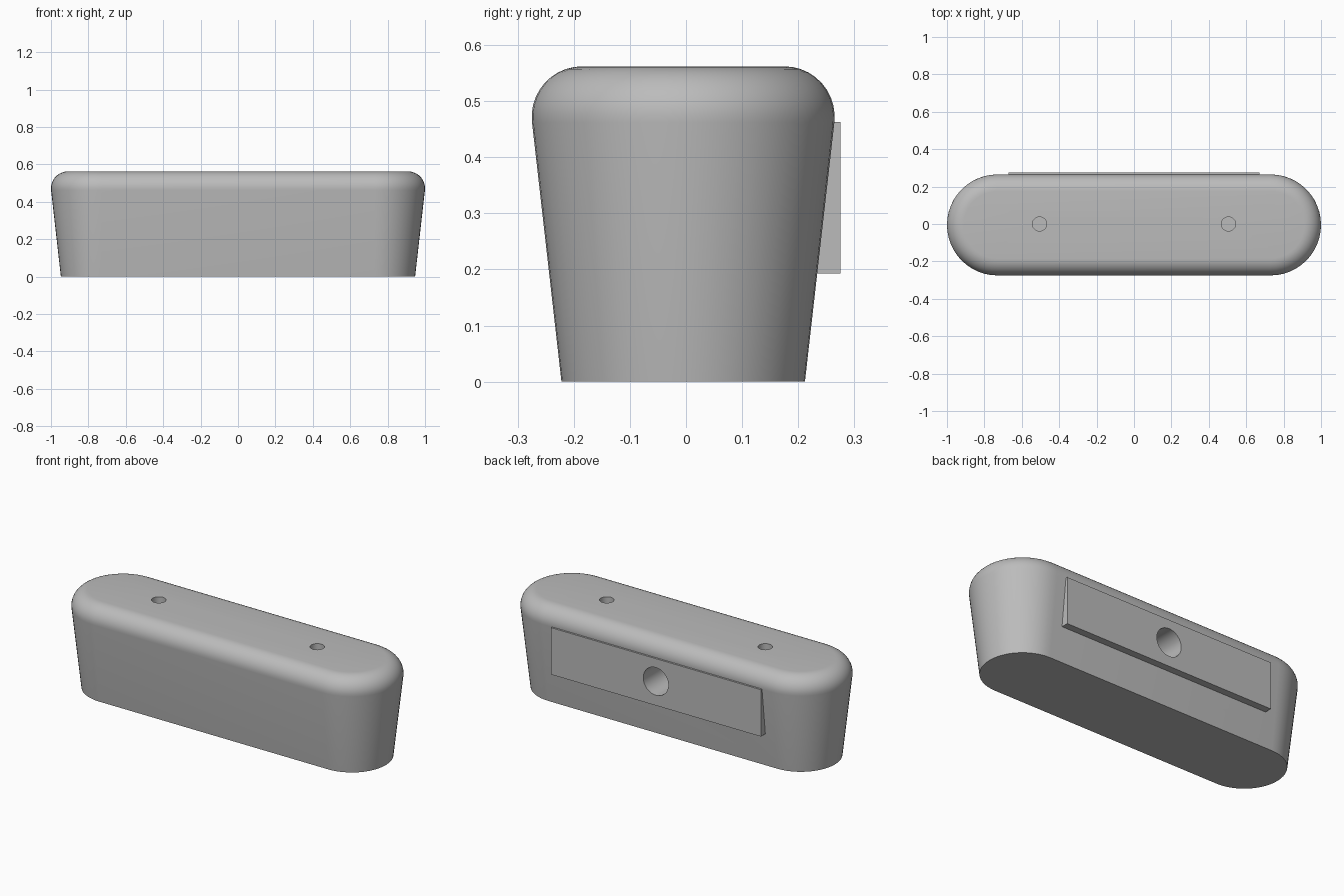
import bpy, bmesh, math
from mathutils import Matrix

if "Cube" in bpy.data.objects:
    bpy.data.objects.remove(bpy.data.objects["Cube"])

CENTRE_Y = -0.005
STRAIGHT = 0.73      # half length between the rounded ends
ARC = 24             # segments per rounded end
TOP = 0.562
FILLET = 0.09

grey = bpy.data.materials.new("plain grey")
grey.use_nodes = True
colour = (0.5, 0.5, 0.5, 1)
grey.diffuse_color = colour
grey.node_tree.nodes["Principled BSDF"].inputs["Base Color"].default_value = colour


def make_object(name, bm):
    bmesh.ops.recalc_face_normals(bm, faces=bm.faces)
    mesh = bpy.data.meshes.new(name)
    bm.to_mesh(mesh)
    bm.free()
    mesh.materials.append(grey)
    obj = bpy.data.objects.new(name, mesh)
    bpy.context.collection.objects.link(obj)
    return obj


def stadium_ring(bm, radius, z):
    ring = []
    for side, start in ((1, -math.pi / 2), (-1, math.pi / 2)):
        for i in range(ARC + 1):
            a = start + math.pi * i / ARC
            ring.append(bm.verts.new((side * STRAIGHT + radius * math.cos(a),
                                      CENTRE_Y + radius * math.sin(a), z)))
    return ring


def cylinder(name, radius, depth, matrix):
    bm = bmesh.new()
    bmesh.ops.create_cone(bm, cap_ends=True, segments=48, radius1=radius,
                          radius2=radius, depth=depth, matrix=matrix)
    obj = make_object(name, bm)
    obj.hide_render = True
    return obj


def cut(target, cutters):
    bpy.context.view_layer.objects.active = target
    for cutter in cutters:
        mod = target.modifiers.new("hole", "BOOLEAN")
        mod.operation = "DIFFERENCE"
        mod.solver = "EXACT"
        mod.object = cutter
        bpy.ops.object.modifier_apply(modifier=mod.name)


# Tapered body with a rounded top edge
tilt = math.radians(6.5)
profile = [(0.217, 0)]
for i in range(11):
    a = -tilt + (math.pi / 2 + tilt) * i / 10
    profile.append((0.18 + FILLET * math.cos(a), TOP - FILLET + FILLET * math.sin(a)))

bm = bmesh.new()
rings = [stadium_ring(bm, r, z) for r, z in profile]
for low, high in zip(rings, rings[1:]):
    for i in range(len(low)):
        j = (i + 1) % len(low)
        bm.faces.new((low[i], low[j], high[j], high[i]))
bm.faces.new(rings[0])
bm.faces.new(rings[-1])
body = make_object("body", bm)

# Rectangular mounting pad on the back
bm = bmesh.new()
bmesh.ops.create_cube(bm, size=1, matrix=Matrix.Translation((0, 0.235, 0.328))
                      @ Matrix.Diagonal((1.34, 0.08, 0.27, 1)))
pad = make_object("back_pad", bm)

# Round holes: two in the top, one through the pad into the body
top_holes = [cylinder("top_hole_cutter", 0.038, 0.5,
                      Matrix.Translation((x, 0, TOP))) for x in (-0.505, 0.505)]
back_hole = cylinder("back_hole_cutter", 0.08, 0.6,
                     Matrix.Translation((0, 0.3, 0.332)) @ Matrix.Rotation(math.pi / 2, 4, "X"))
cut(body, top_holes + [back_hole])
cut(pad, [back_hole])
for cutter in top_holes + [back_hole]:
    bpy.data.objects.remove(cutter)

# Smooth curves, sharp rims
bpy.ops.object.select_all(action="DESELECT")
for obj in (body, pad):
    obj.select_set(True)
bpy.context.view_layer.objects.active = body
bpy.ops.object.shade_smooth_by_angle(angle=math.radians(30))
